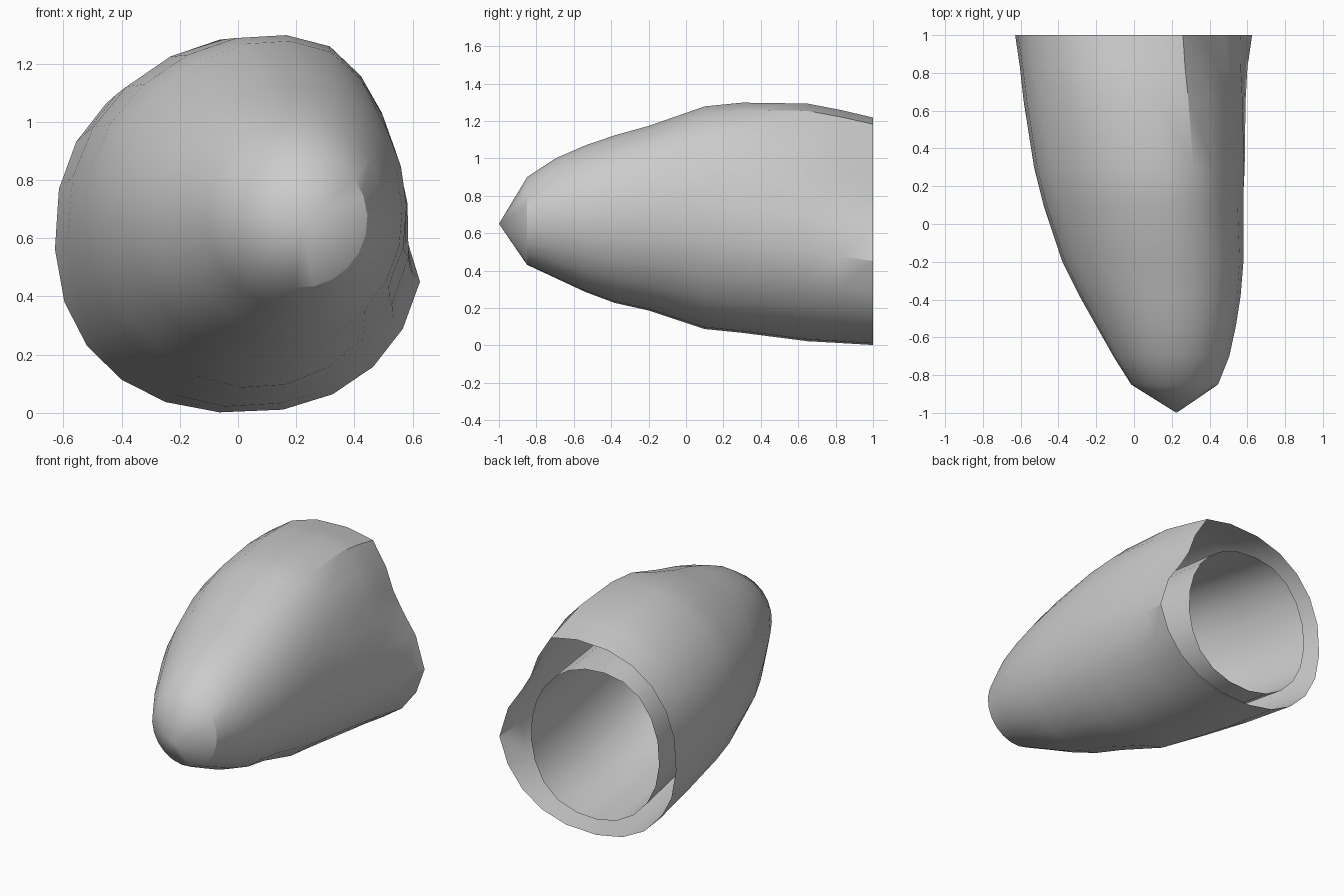
import bpy, bmesh, math

old = bpy.data.objects.get("Cube")
if old:
    bpy.data.objects.remove(old, do_unlink=True)

SEGMENTS = 22
START = math.radians(-13)                   # angle of the first ring vertex
DENT = {1: 0.5, 2: 0.95, 3: 1.0, 4: 0.6}    # dent strength per ring vertex
SQUEEZE_ANGLE = math.radians(37)            # side on which the inner tube is flattened

grey = bpy.data.materials.new("plain_grey")
grey.use_nodes = True
colour = (0.6, 0.6, 0.6, 1)
grey.diffuse_color = colour
grey.node_tree.nodes["Principled BSDF"].inputs["Base Color"].default_value = colour


def ring(y, left, right, low, high, dent=0, lean=0, fullness=1.0, squeeze=0):
    """Oval cross-section at depth y; lean shifts the crown sideways."""
    points = []
    for i in range(SEGMENTS):
        a = START + math.tau * i / SEGMENTS
        c, s = math.cos(a), math.sin(a)
        k = 1 - dent * DENT.get(i, 0) - squeeze * max(0, math.cos(a - SQUEEZE_ANGLE))
        x = math.copysign(abs(c) ** fullness, c) * k
        z = math.copysign(abs(s) ** fullness, s) * k
        points.append(((left + right) / 2 + (right - left) / 2 * x + lean * max(0, s) ** 2,
                       y,
                       (low + high) / 2 + (high - low) / 2 * z))
    return points


def loft(name, rings, tip, inward=False, sharp_angle=30):
    """Skin a list of rings, closing the first one to a tip and leaving the last open."""
    bm = bmesh.new()
    loops = [[bm.verts.new(p) for p in r] for r in rings]
    apex = bm.verts.new(tip)
    for i in range(SEGMENTS):
        j = (i + 1) % SEGMENTS
        bm.faces.new((apex, loops[0][j], loops[0][i]))
        for a, b in zip(loops, loops[1:]):
            bm.faces.new((a[i], a[j], b[j], b[i]))
    if not inward:
        bmesh.ops.reverse_faces(bm, faces=bm.faces[:])
    bm.normal_update()
    for f in bm.faces:
        f.smooth = True
    for e in bm.edges:
        if len(e.link_faces) == 2:
            e.smooth = e.calc_face_angle() < math.radians(sharp_angle)
    mesh = bpy.data.meshes.new(name)
    bm.to_mesh(mesh)
    bm.free()
    mesh.materials.append(grey)
    obj = bpy.data.objects.new(name, mesh)
    bpy.context.collection.objects.link(obj)


# Outer shell with a pointed nose, swelling towards the open back
loft("outer_shell", [
    ring(-0.85, -0.015, 0.445, 0.43, 0.90),
    ring(-0.70, -0.11, 0.505, 0.36, 1.00, 0, 0.01),
    ring(-0.54, -0.20, 0.54, 0.285, 1.07, 0, 0.03),
    ring(-0.38, -0.29, 0.565, 0.225, 1.125, 0, 0.05),
    ring(-0.20, -0.38, 0.58, 0.185, 1.175, 0, 0.07),
    ring(0.10, -0.48, 0.59, 0.085, 1.28, 0.04, 0.08),
    ring(0.30, -0.53, 0.60, 0.065, 1.30, 0.06, 0.08, 0.97),
    ring(0.65, -0.585, 0.605, 0.02, 1.295, 0.10, 0.06, 0.95),
    ring(0.83, -0.605, 0.615, 0.01, 1.26, 0.16, 0.03, 0.92),
    ring(1.00, -0.63, 0.64, 0.00, 1.22, 0.24, 0, 0.90),
], tip=(0.225, -1, 0.65))

# Separate inner tube, open at the back with a gap all round
loft("inner_tube", [
    ring(-0.75, 0.05, 0.36, 0.48, 0.83),
    ring(-0.30, -0.24, 0.47, 0.30, 1.04, squeeze=0.06),
    ring(0.20, -0.39, 0.48, 0.19, 1.14, squeeze=0.12),
    ring(0.60, -0.46, 0.48, 0.12, 1.14, squeeze=0.16),
    ring(1.00, -0.51, 0.46, 0.10, 1.10, fullness=0.95, squeeze=0.16),
], tip=(0.21, -0.88, 0.65), inward=True)
